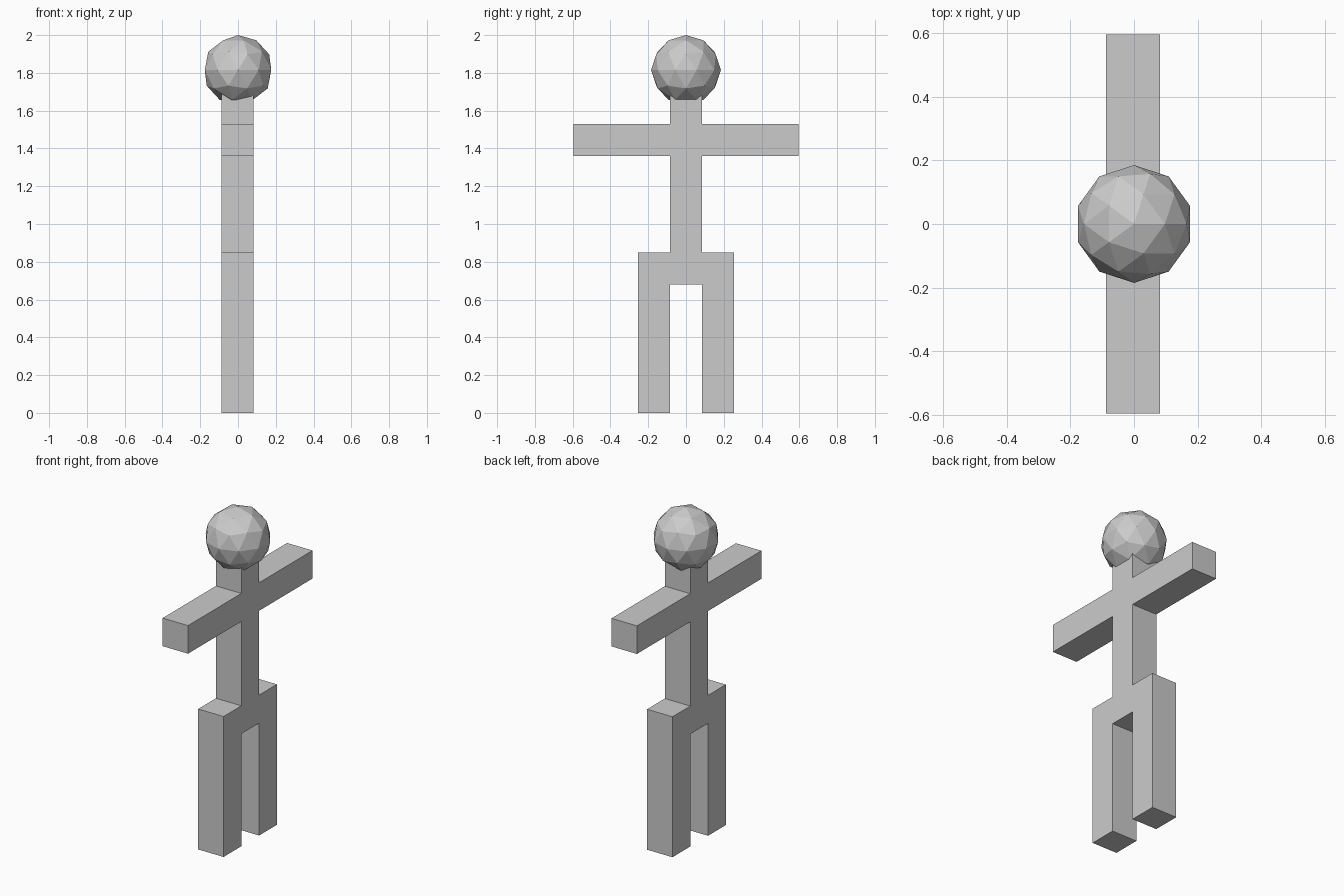
import bpy, bmesh

if "Cube" in bpy.data.objects:
    bpy.data.objects.remove(bpy.data.objects["Cube"])

U = 0.17          # block size of the figure
X_OFF = -0.003    # body sits slightly off the head centre


def add_object(name, bm):
    bmesh.ops.recalc_face_normals(bm, faces=bm.faces)
    mesh = bpy.data.meshes.new(name)
    bm.to_mesh(mesh)
    bm.free()
    obj = bpy.data.objects.new(name, mesh)
    bpy.context.collection.objects.link(obj)
    return obj


# Body: half outline in block units (y, z), mirrored and extruded in depth
half = [(0.5, 4), (0.5, 0), (1.5, 0), (1.5, 5), (0.5, 5),
        (0.5, 8), (3.5, 8), (3.5, 9), (0.5, 9), (0.5, 9.95)]
outline = half + [(-y, z) for y, z in reversed(half)]
bm = bmesh.new()
face = bm.faces.new([bm.verts.new((X_OFF - U / 2, y * U, z * U)) for y, z in outline])
ext = bmesh.ops.extrude_face_region(bm, geom=[face])
bmesh.ops.translate(bm, vec=(U, 0, 0),
                    verts=[v for v in ext["geom"] if isinstance(v, bmesh.types.BMVert)])
add_object("body", bm)

# Head: faceted ball resting over the neck
bm = bmesh.new()
bmesh.ops.create_icosphere(bm, subdivisions=2, radius=0.185)
head = add_object("head", bm)
head.location = (0, 0, 1.815)
